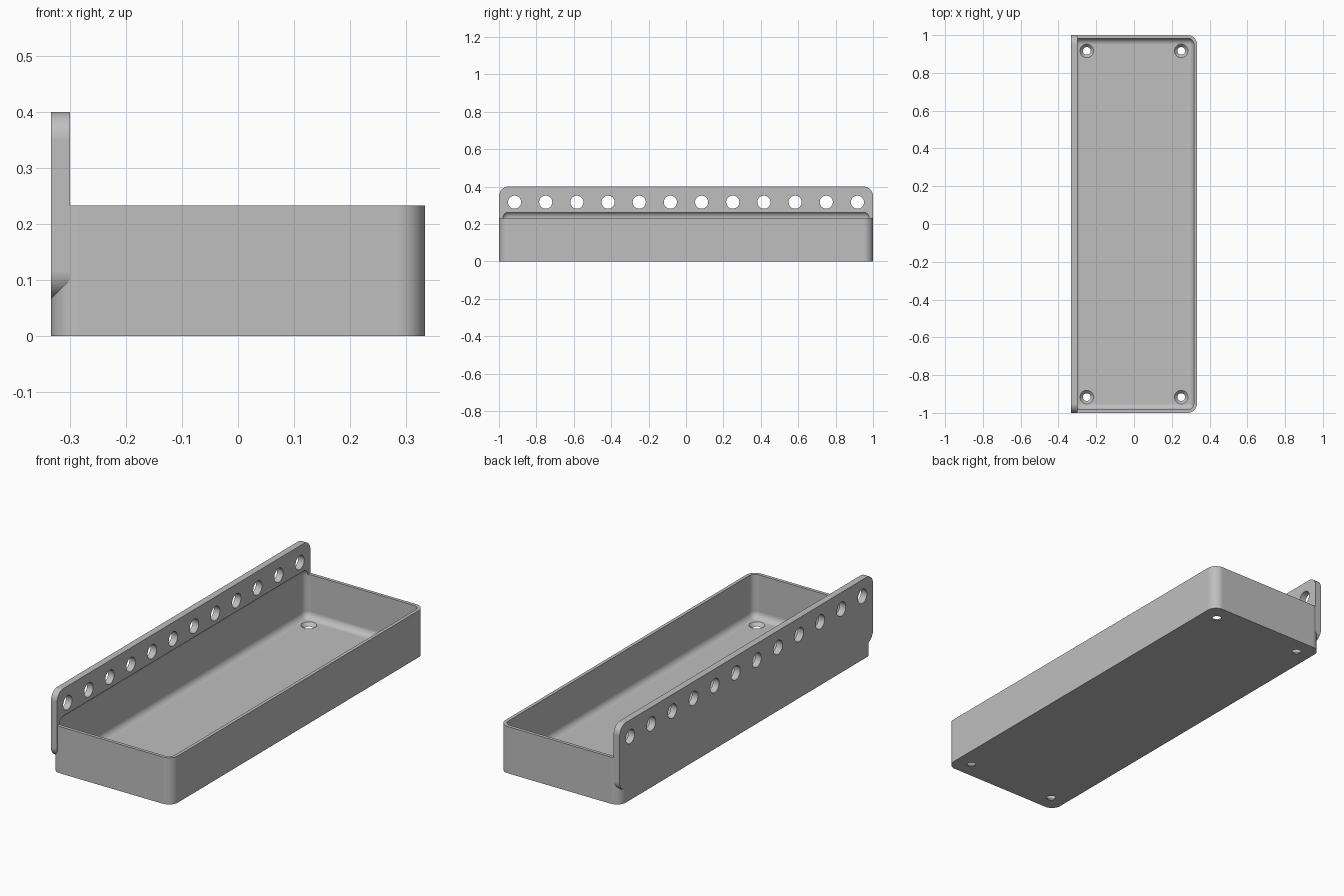
import bpy, bmesh, math
from mathutils import Matrix, Vector

if "Cube" in bpy.data.objects:
    bpy.data.objects.remove(bpy.data.objects["Cube"])

# Main dimensions
MM = 1 / 60
HX, HY = 20 * MM, 60 * MM
RIM, TOP = 14 * MM, 24 * MM
WALL, PLATE, ROUND = MM, 2 * MM, 3 * MM

grey = bpy.data.materials.new("plain_grey")
grey.use_nodes = True
colour = (0.52, 0.52, 0.52, 1)
grey.diffuse_color = colour
grey.node_tree.nodes["Principled BSDF"].inputs["Base Color"].default_value = colour


def add_object(name, bm):
    mesh = bpy.data.meshes.new(name)
    bmesh.ops.recalc_face_normals(bm, faces=bm.faces)
    bm.to_mesh(mesh)
    bm.free()
    mesh.materials.append(grey)
    obj = bpy.data.objects.new(name, mesh)
    bpy.context.collection.objects.link(obj)
    return obj


def rounded_box(name, low, high, radius, axis=None):
    """Box whose edges along one axis (or all edges) are rounded."""
    low, high = Vector(low), Vector(high)
    bm = bmesh.new()
    bmesh.ops.create_cube(bm, size=1)
    for v in bm.verts:
        v.co = [high[i] if v.co[i] > 0 else low[i] for i in range(3)]
    edges = [e for e in bm.edges if axis is None
             or abs(e.verts[0].co[axis] - e.verts[1].co[axis]) > 1e-5]
    bmesh.ops.bevel(bm, geom=edges, offset=radius, segments=10,
                    profile=0.5, affect='EDGES')
    return add_object(name, bm)


def combine(target, other, operation):
    mod = target.modifiers.new(operation.lower(), 'BOOLEAN')
    mod.operation, mod.object, mod.solver = operation, other, 'EXACT'
    bpy.ops.object.select_all(action='DESELECT')
    target.select_set(True)
    bpy.context.view_layer.objects.active = target
    bpy.ops.object.modifier_apply(modifier=mod.name)
    bpy.data.objects.remove(other)


# Tray body joined to the tall rounded mounting plate
tray = rounded_box("tray_with_mounting_plate", (-HX, -HY, 0), (HX, HY, RIM), ROUND, axis=2)
plate = rounded_box("mounting_plate", (-HX, -HY, 4 * MM), (PLATE - HX, HY, TOP), ROUND, axis=0)
combine(tray, plate, 'UNION')

# Filleted cavity, which also recesses the lower face of the plate
cavity = rounded_box("cavity_cutter", (WALL - HX, WALL - HY, WALL),
                     (HX - WALL, HY - WALL, 16 * MM + 0.0005), 2 * MM)
combine(tray, cavity, 'DIFFERENCE')

# Row of round holes through the plate
bm = bmesh.new()
for i in range(12):
    place = Matrix.Translation((MM - HX, (10 * i - 55) * MM, 19 * MM))
    bmesh.ops.create_cone(bm, cap_ends=True, segments=40, radius1=0.035, radius2=0.035,
                          depth=0.1, matrix=place @ Matrix.Rotation(math.pi / 2, 4, 'Y'))
combine(tray, add_object("plate_hole_cutter", bm), 'DIFFERENCE')

# Countersunk screw holes in the floor
bm = bmesh.new()
for x in (-15, 15):
    for y in (-55, 55):
        bmesh.ops.create_cone(bm, cap_ends=True, segments=40, radius1=0.015, radius2=0.039,
                              depth=0.026, matrix=Matrix.Translation((x * MM, y * MM, 0.007)))
combine(tray, add_object("screw_hole_cutter", bm), 'DIFFERENCE')

# Smooth fillets with flat large faces
bpy.ops.object.shade_smooth_by_angle(angle=math.radians(25))
weighted = tray.modifiers.new("weighted_normals", 'WEIGHTED_NORMAL')
weighted.keep_sharp = True
